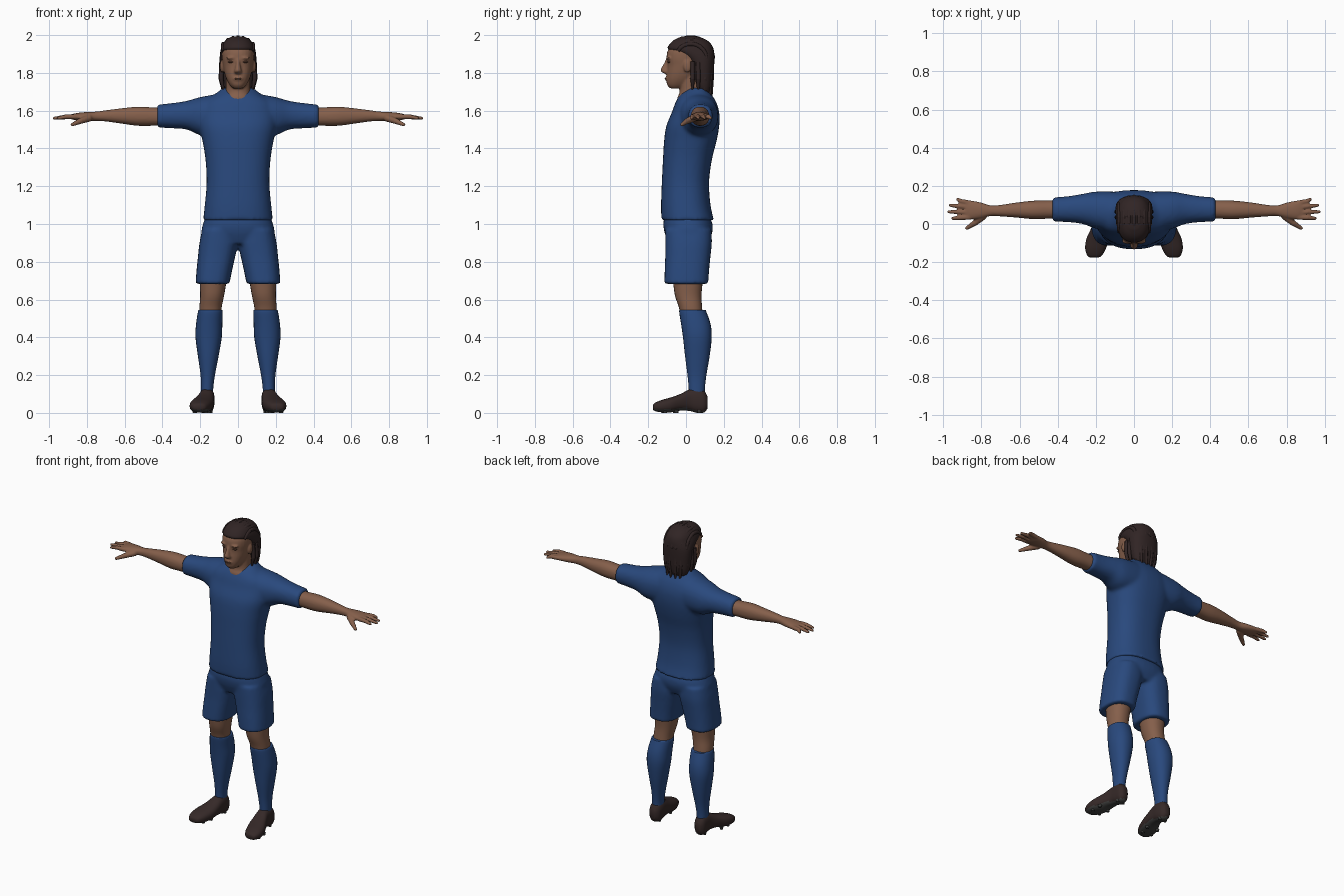
import bpy, bmesh, math
from mathutils import Vector, Matrix


def material(name, rgb):
    m = bpy.data.materials.new(name)
    m.diffuse_color = (*rgb, 1)
    return m


BLUE = material("kit blue", (0.022, 0.066, 0.205))
SKIN = material("skin brown", (0.235, 0.115, 0.070))
SHADE = material("dark skin", (0.120, 0.055, 0.034))
HAIR = material("hair brown", (0.030, 0.018, 0.018))
SHOE = material("shoe brown", (0.036, 0.022, 0.021))
SOLE = material("sole grey", (0.050, 0.050, 0.048))


def spline(rows, steps):
    """Smoothly fill in rows of numbers (Catmull-Rom)."""
    out = []
    for i in range(len(rows) - 1):
        a, b, c, d = (rows[max(0, min(len(rows) - 1, i + k))] for k in (-1, 0, 1, 2))
        for s in range(steps):
            t = s / steps
            out.append([q + 0.5 * t * (r - p + t * (2*p - 5*q + 4*r - w + t * (3*(q - r) + w - p)))
                        for p, q, r, w in zip(a, b, c, d)])
    return out + [list(rows[-1])]


def loft(bm, axis, rows, power=2.2, sides=28, steps=4, sx=1):
    """Rows: position on axis, then min/max of each of the two other axes in xyz order."""
    others = [i for i in range(3) if i != axis]
    rings = []
    for p, a0, a1, b0, b1 in spline(rows, steps):
        ring = []
        for k in range(sides):
            t = 2 * math.pi * k / sides
            c, s = math.cos(t), math.sin(t)
            co = [0, 0, 0]
            co[axis] = p
            co[others[0]] = (a0+a1)/2 + (a1-a0)/2 * math.copysign(abs(c) ** (2/power), c)
            co[others[1]] = (b0+b1)/2 + (b1-b0)/2 * math.copysign(abs(s) ** (2/power), s)
            co[0] *= sx
            ring.append(bm.verts.new(co))
        rings.append(ring)
    for r, q in zip(rings, rings[1:]):
        for k in range(sides):
            j = (k + 1) % sides
            bm.faces.new((r[k], r[j], q[j], q[k]))
    bm.faces.new(rings[0][::-1])
    bm.faces.new(rings[-1])


def sym(*rows):
    """Rows of z, half width, front y, back y."""
    return [(z, -w, w, f, b) for z, w, f, b in rows]


def ball(bm, centre, size):
    bmesh.ops.create_uvsphere(bm, u_segments=14, v_segments=8, radius=1,
                              matrix=Matrix.Translation(centre) @ Matrix.Diagonal((*size, 1)))


def tube(bm, points, radii):
    """Rounded tapering strand through points."""
    pts = [Vector(p) for p in points]
    for p, q, r1, r2 in zip(pts, pts[1:], radii, radii[1:]):
        d = q - p
        m = Matrix.Translation((p + q) / 2) @ d.to_track_quat('Z', 'Y').to_matrix().to_4x4()
        bmesh.ops.create_cone(bm, cap_ends=True, segments=10, radius1=r1, radius2=r2,
                              depth=d.length, matrix=m)
        ball(bm, q, (r2, r2, r2))


def finish(bm, name, mats, voxel=0, smooth=0):
    bmesh.ops.recalc_face_normals(bm, faces=bm.faces)
    me = bpy.data.meshes.new(name)
    bm.to_mesh(me)
    bm.free()
    ob = bpy.data.objects.new(name, me)
    bpy.context.collection.objects.link(ob)
    for m in mats:
        me.materials.append(m)
    bpy.ops.object.select_all(action='DESELECT')
    ob.select_set(True)
    bpy.context.view_layer.objects.active = ob
    bpy.ops.object.shade_smooth_by_angle(angle=math.radians(50))
    if voxel:
        r = ob.modifiers.new("blend", 'REMESH')
        r.mode, r.voxel_size, r.use_smooth_shade = 'VOXEL', voxel, True
        s = ob.modifiers.new("soften", 'SMOOTH')
        s.factor, s.iterations = 0.5, smooth
    return ob


# Shirt: torso and both sleeves blended together
bm = bmesh.new()
loft(bm, 2, sym((1.02, .185, -.13, .148), (1.1, .176, -.132, .13), (1.22, .166, -.128, .122),
                (1.34, .172, -.122, .137), (1.44, .188, -.116, .162), (1.52, .205, -.104, .176),
                (1.59, .205, -.075, .176), (1.645, .185, -.055, .16), (1.685, .125, -.03, .135),
                (1.72, .082, .015, .108)), power=2.4, sides=40)
for s in (1, -1):
    loft(bm, 0, [(.1, -.05, .17, 1.46, 1.69), (.2, -.025, .17, 1.47, 1.672),
                 (.27, .0, .158, 1.5, 1.652), (.35, .01, .145, 1.507, 1.64),
                 (.428, .012, .14, 1.51, 1.632)], sx=s)
finish(bm, "shirt", [BLUE], 0.011, 4)

# Shorts: hips and two legs
bm = bmesh.new()
loft(bm, 2, sym((.895, .17, -.09, .115), (.95, .194, -.112, .138), (1.0, .185, -.12, .14),
                (1.05, .168, -.112, .12)), power=2.4, sides=40)
for s in (1, -1):
    loft(bm, 2, [(.683, .045, .225, -.115, .118), (.75, .032, .22, -.113, .122),
                 (.83, .014, .212, -.11, .13), (.9, .0, .204, -.11, .137),
                 (.97, .0, .19, -.11, .135)], power=2.5, sx=s)
finish(bm, "shorts", [BLUE], 0.010, 4)

# Arms with hands, fingers and thumbs
for s, side in ((1, "left"), (-1, "right")):
    bm = bmesh.new()
    loft(bm, 0, [(.38, .03, .125, 1.52, 1.615), (.45, .028, .124, 1.52, 1.617),
                 (.53, .026, .122, 1.52, 1.621), (.62, .034, .112, 1.532, 1.612),
                 (.7, .04, .1, 1.543, 1.602), (.75, .042, .097, 1.546, 1.595),
                 (.8, .03, .112, 1.546, 1.593), (.85, .024, .122, 1.548, 1.588),
                 (.885, .03, .122, 1.555, 1.58)], sx=s)
    for base, tip, end in ((.036, .03, .95), (.062, .064, .972), (.088, .098, .964), (.11, .13, .925)):
        tube(bm, [(s * .86, base, 1.568), (s * .91, (base + tip) / 2, 1.568), (s * end, tip, 1.56)],
             (.014, .0125, .009))
    tube(bm, [(s * .785, .045, 1.562), (s * .835, .005, 1.545), (s * .877, -.022, 1.526)],
         (.02, .016, .01))
    finish(bm, side + "_arm", [SKIN], 0.0055, 3)

# Knees, socks and shoes
for s, side in ((1, "left"), (-1, "right")):
    bm = bmesh.new()
    loft(bm, 2, [(.5, .09, .205, -.025, .09), (.56, .086, .204, -.038, .085),
                 (.62, .074, .2, -.058, .082), (.69, .062, .202, -.068, .088),
                 (.78, .05, .2, -.08, .1)], sx=s)
    finish(bm, side + "_knee", [SKIN])

    bm = bmesh.new()
    loft(bm, 2, [(.08, .13, .197, .015, .1), (.13, .131, .196, .014, .1), (.2, .122, .198, .008, .108),
                 (.3, .103, .212, -.005, .125), (.4, .086, .225, -.016, .136),
                 (.47, .083, .222, -.026, .13), (.535, .081, .212, -.036, .108),
                 (.545, .085, .207, -.032, .104)], sx=s)
    finish(bm, side + "_sock", [BLUE])

    bm = bmesh.new()
    loft(bm, 1, [(-.175, .185, .232, .018, .042), (-.165, .168, .245, .01, .053),
                 (-.13, .148, .256, .003, .068), (-.08, .132, .25, .003, .082),
                 (-.03, .126, .228, .012, .1), (.02, .125, .208, .01, .125),
                 (.06, .124, .204, .0, .132), (.095, .13, .2, .002, .118),
                 (.115, .147, .185, .025, .085)], power=2.5, sx=s)
    shoe = finish(bm, side + "_shoe", [SHOE, SOLE])
    for p in shoe.data.polygons:
        p.material_index = int(p.normal.z < -0.6 and p.center.z < .03)
    # Studs under the sole
    bm = bmesh.new()
    for x, y in ((.17, -.12), (.23, -.11), (.155, -.06), (.225, -.05), (.145, .07), (.185, .07)):
        bmesh.ops.create_cone(bm, cap_ends=True, segments=8, radius1=.009, radius2=.012, depth=.016,
                              matrix=Matrix.Translation((s * x, y, .008)))
    finish(bm, side + "_studs", [SOLE])

# Head: skull, neck, nose, brow and ears
bm = bmesh.new()
loft(bm, 2, sym((1.718, .026, -.084, -.02), (1.735, .043, -.099, .02), (1.765, .06, -.104, .055),
                (1.8, .072, -.102, .08), (1.84, .08, -.099, .1), (1.88, .085, -.103, .11),
                (1.92, .082, -.096, .11), (1.955, .06, -.066, .085)), power=2.3)
loft(bm, 2, sym((1.6, .09, -.045, .1), (1.665, .078, -.046, .1), (1.7, .066, -.034, .096),
                (1.78, .064, -.035, .095)))
loft(bm, 2, sym((1.795, .016, -.112, -.08), (1.806, .021, -.131, -.08), (1.82, .017, -.133, -.08),
                (1.85, .011, -.117, -.08), (1.878, .01, -.104, -.08)), sides=16)
ball(bm, (0, -.1, 1.769), (.026, .011, .013))
for s in (1, -1):
    ball(bm, (s * .034, -.09, 1.879), (.03, .016, .008))
    ball(bm, (s * .084, .008, 1.835), (.012, .022, .034))
finish(bm, "head", [SKIN], 0.0055, 3)

# Shaded eyes and lips
bm = bmesh.new()
for s in (1, -1):
    ball(bm, (s * .036, -.089, 1.858), (.017, .010, .006))
finish(bm, "eyes", [SHADE])
bm = bmesh.new()
ball(bm, (0, -.107, 1.769), (.023, .006, .004))
finish(bm, "lips", [SHADE])

# Hair cap that recedes behind the ears and falls to the collar
bm = bmesh.new()
loft(bm, 2, sym((1.69, .066, .075, .128), (1.73, .084, .048, .14), (1.8, .094, .026, .147),
                (1.86, .097, .008, .15), (1.895, .096, -.035, .15), (1.925, .091, -.094, .146),
                (1.95, .082, -.088, .135), (1.975, .063, -.062, .108), (1.992, .032, -.025, .065)),
     power=2.3, steps=3)
# Braided rows over the top
for i in range(-3, 4):
    x = i * .026
    k = math.sqrt(1 - (x / .108) ** 2)
    angles = [math.radians(a) for a in range(32, 181, 16)]
    pts = [(x, .026 - .117 * k * math.cos(a), 1.875 + .113 * k * math.sin(a)) for a in angles]
    tube(bm, pts, [.009] + [.0115] * (len(pts) - 1))
# Loose strands beside and behind the neck
for s in (1, -1):
    for x, y, low in ((.086, .035, 1.715), (.087, .065, 1.7), (.075, .1, 1.685),
                      (.05, .127, 1.672), (.018, .135, 1.675)):
        tube(bm, [(s * x, y, 1.86), (s * (x + .003), y, 1.77), (s * x * .9, y, low)],
             (.012, .013, .006))
finish(bm, "hair", [HAIR])
